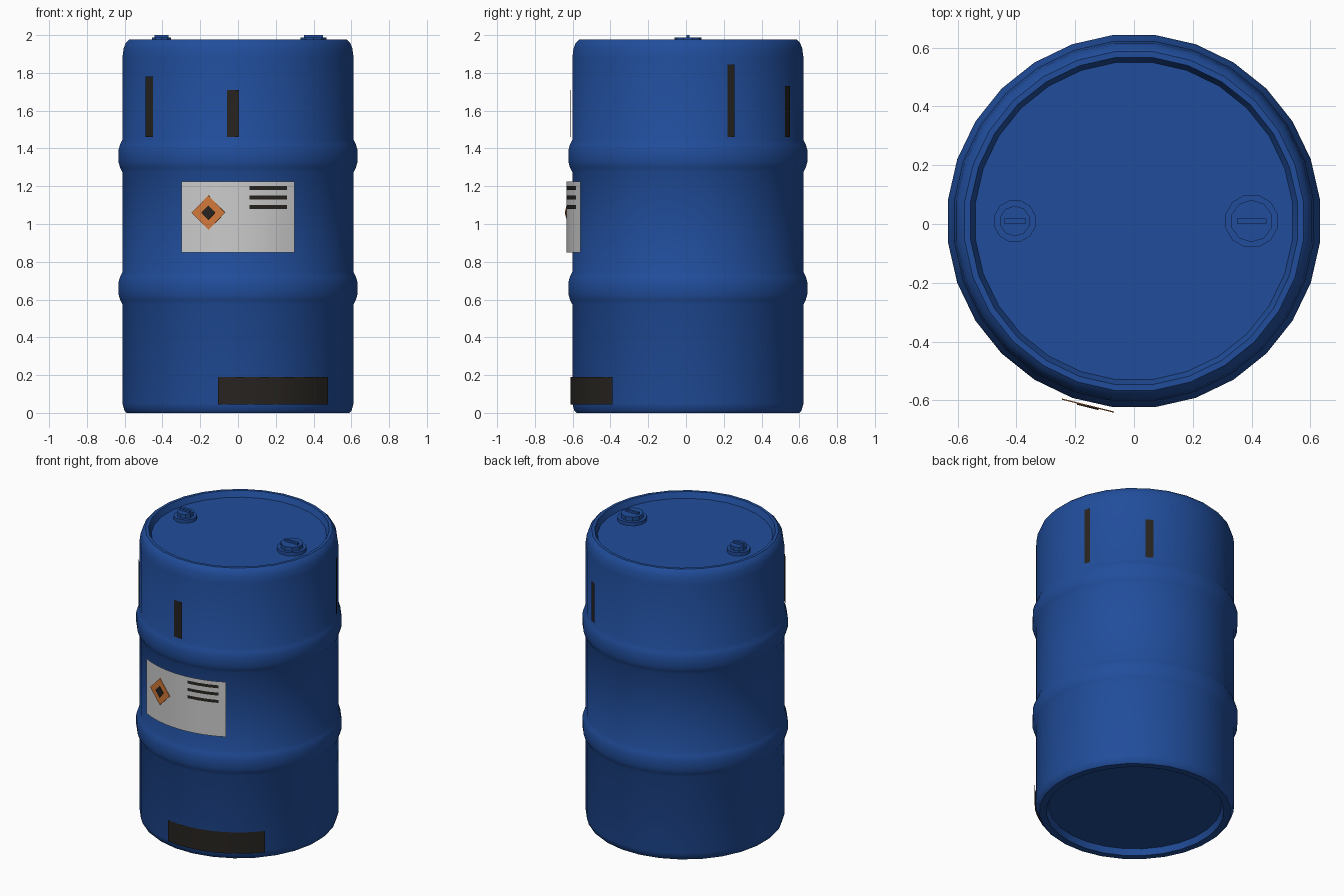
import bpy, bmesh
from math import sin, cos, pi, radians

if "Cube" in bpy.data.objects:
    bpy.data.objects.remove(bpy.data.objects["Cube"])

CY = 0.01      # drum axis offset in y
SIDES = 28


def material(name, rgb):
    m = bpy.data.materials.new(name)
    m.diffuse_color = (*rgb, 1)
    m.use_nodes = True
    m.node_tree.nodes["Principled BSDF"].inputs["Base Color"].default_value = m.diffuse_color
    return m


BLUE = material("blue_paint", (0.015, 0.075, 0.33))
DARK = material("dark_scuff", (0.02, 0.017, 0.014))
WHITE = material("label_white", (0.6, 0.6, 0.6))
ORANGE = material("hazard_orange", (0.65, 0.19, 0.04))


def make(name, verts, faces, mat, smooth=None):
    me = bpy.data.meshes.new(name)
    me.from_pydata(verts, [], faces)
    me.materials.append(mat)
    ob = bpy.data.objects.new(name, me)
    bpy.context.collection.objects.link(ob)
    if smooth:
        bpy.ops.object.select_all(action='DESELECT')
        ob.select_set(True)
        bpy.context.view_layer.objects.active = ob
        bpy.ops.object.shade_smooth_by_angle(angle=radians(smooth))
    return ob


def lathe(name, profile, sides, mat, cx=0.0, smooth=None):
    """Revolve (radius, z) points about the vertical and cap both ends."""
    n = sides
    verts = [(cx + r * cos((j + .5) * 2 * pi / n), CY + r * sin((j + .5) * 2 * pi / n), z)
             for r, z in profile for j in range(n)]
    faces = [(i * n + j, i * n + (j + 1) % n, (i + 1) * n + (j + 1) % n, (i + 1) * n + j)
             for i in range(len(profile) - 1) for j in range(n)]
    faces.append(tuple(reversed(range(n))))
    faces.append(tuple(range(len(verts) - n, len(verts))))
    return make(name, verts, faces, mat, smooth)


def wrap(name, r, a0, a1, z0, z1, mat):
    """Curved sheet around the drum; angles in degrees from the front toward +x."""
    k = max(1, round((a1 - a0) / 6))
    verts = []
    for i in range(k + 1):
        a = radians(a0 + (a1 - a0) * i / k)
        x, y = r * sin(a), CY - r * cos(a)
        verts += [(x, y, z0), (x, y, z1)]
    faces = [(2 * i, 2 * i + 2, 2 * i + 3, 2 * i + 1) for i in range(k)]
    return make(name, verts, faces, mat, 30)


def diamond(name, r, a, z, half, mat):
    """Flat diamond tangent to the drum, slightly thick."""
    a = radians(a)
    verts = []
    for d in (r - 0.004, r):
        for u, w in ((-half, 0), (0, -half), (half, 0), (0, half)):
            verts.append((d * sin(a) + u * cos(a), CY - d * cos(a) + u * sin(a), z + w))
    faces = [(3, 2, 1, 0), (4, 5, 6, 7)]
    faces += [(i, (i + 1) % 4, 4 + (i + 1) % 4, 4 + i) for i in range(4)]
    return make(name, verts, faces, mat)


# Drum shell with two rolling hoops and recessed ends
hoop = [(-.085, .616), (-.062, .628), (-.03, .637), (.03, .637), (.062, .628), (.085, .616)]
profile = [(.535, .04), (.55, 0), (.593, 0), (.605, .012), (.616, .05)]
for zc in (0.66, 1.36):
    profile += [(r, zc + dz) for dz, r in hoop]
profile += [(.616, 1.88), (.609, 1.93), (.597, 1.96), (.58, 1.976), (.56, 1.976), (.543, 1.937)]
lathe("drum_body", profile, SIDES, BLUE, smooth=35)

# Large and small bungs with grip bars
for name, x, r1, r2, bar in (("large_bung", .4, .092, .072, .05),
                             ("small_bung", -.405, .073, .052, .038)):
    lathe(name + "_flange", [(r1, 1.93), (r1, 1.96)], 12, BLUE, x)
    lathe(name + "_plug", [(r2, 1.955), (r2, 1.987)], 10, BLUE, x)
    verts = [(x + sx * bar, CY + sy * .008, z) for z in (1.98, 2.0)
             for sx, sy in ((-1, -1), (1, -1), (1, 1), (-1, 1))]
    faces = [(3, 2, 1, 0), (4, 5, 6, 7)] + [(i, (i + 1) % 4, 4 + (i + 1) % 4, 4 + i) for i in range(4)]
    make(name + "_grip", verts, faces, BLUE)

# Warning label with hazard diamond and plain bars
wrap("label", .643, -27.8, 27.8, .85, 1.225, WHITE)
diamond("hazard_diamond", .649, -14, 1.06, .091, ORANGE)
diamond("hazard_diamond_centre", .653, -14, 1.06, .038, DARK)
for i, z in enumerate((1.19, 1.14, 1.09)):
    wrap(f"label_bar_{i + 1}", .646, 5.5, 23.8, z - .01, z + .01, DARK)

# Dark scuffs: four upper streaks and one patch near the base
for i, (a0, a1, top) in enumerate(((-52.2, -46.5, 1.78), (-5.5, .5, 1.71),
                                   (109.8, 113.3, 1.845), (146, 150.6, 1.73))):
    wrap(f"streak_{i + 1}", .621, a0, a1, 1.46, top, DARK)
wrap("base_scuff", .621, -9.8, 50, .045, .19, DARK)
